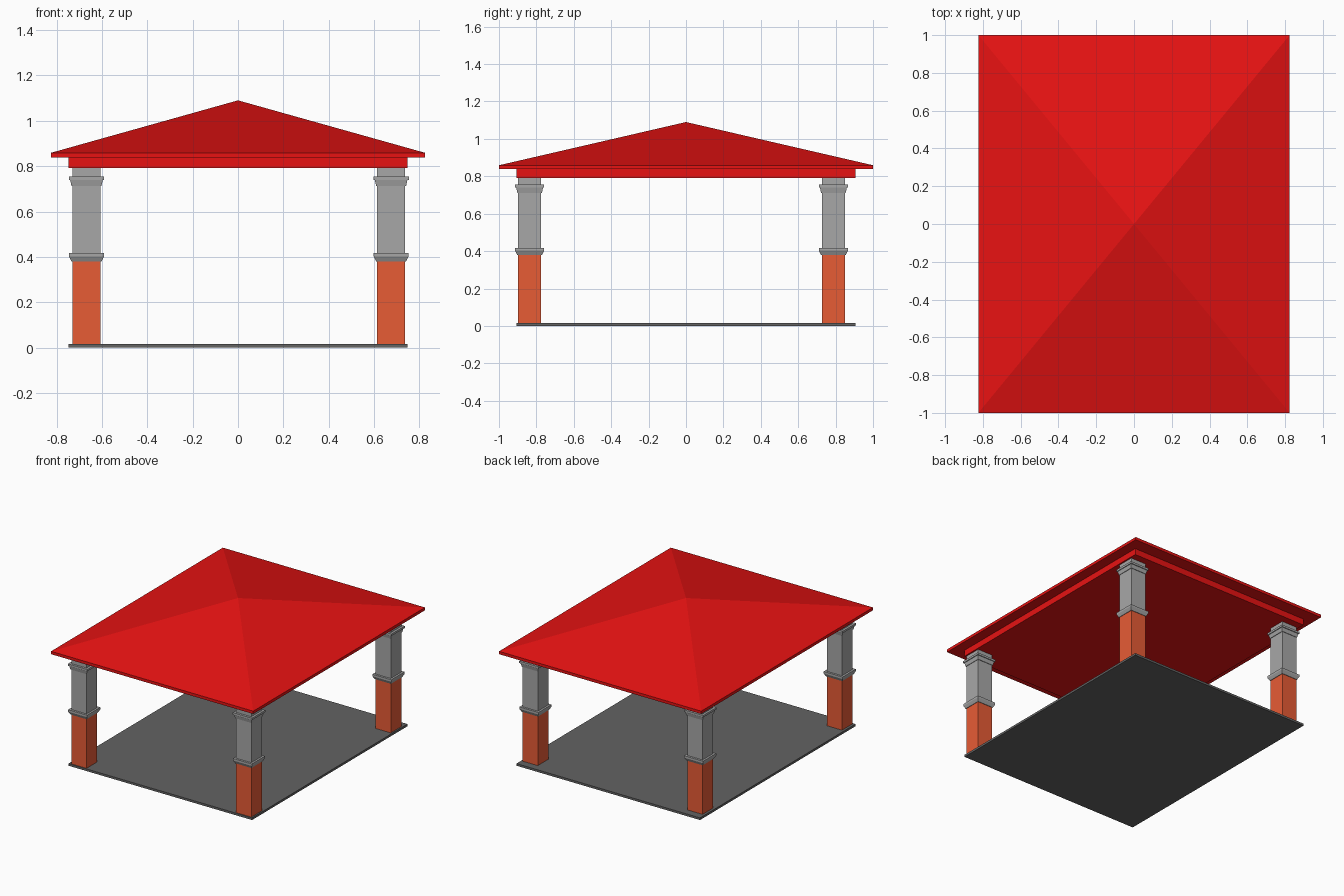
import bpy
import bmesh

cube = bpy.data.objects.get("Cube")
if cube:
    bpy.data.objects.remove(cube, do_unlink=True)


def make_material(name, rgb):
    mat = bpy.data.materials.new(name)
    mat.use_nodes = True
    colour = (*rgb, 1.0)
    mat.diffuse_color = colour
    mat.node_tree.nodes["Principled BSDF"].inputs["Base Color"].default_value = colour
    return mat


red = make_material("roof red", (0.8, 0.006, 0.006))
brick = make_material("brick orange", (0.8, 0.106, 0.036))
stone = make_material("stone grey", (0.39, 0.39, 0.39))
slab_grey = make_material("slab dark grey", (0.125, 0.125, 0.125))


def stack(name, mat, profile, centre=(0, 0)):
    """Loft rectangles (half x, half y, z) into a closed solid; zero size is a point."""
    bm = bmesh.new()
    rings = []
    for hx, hy, z in profile:
        corners = [(-1, -1), (1, -1), (1, 1), (-1, 1)] if hx else [(0, 0)]
        rings.append([bm.verts.new((sx * hx, sy * hy, z)) for sx, sy in corners])
    for low, high in zip(rings, rings[1:]):
        for i in range(4):
            j = (i + 1) % 4
            if len(high) == 1:
                bm.faces.new((low[i], low[j], high[0]))
            else:
                bm.faces.new((low[i], low[j], high[j], high[i]))
    for ring in (rings[0], rings[-1]):
        if len(ring) == 4:
            bm.faces.new(ring)
    bmesh.ops.recalc_face_normals(bm, faces=bm.faces)
    mesh = bpy.data.meshes.new(name)
    bm.to_mesh(mesh)
    bm.free()
    mesh.materials.append(mat)
    obj = bpy.data.objects.new(name, mesh)
    obj.location = (*centre, 0)
    bpy.context.collection.objects.link(obj)
    return obj


def square(*pairs):
    return [(half, half, z) for half, z in pairs]


FLOOR, BRICK_TOP, BEAM, EAVE = 0.016, 0.38, 0.792, 0.838

# Floor slab, beam block and pyramid roof
stack("floor_slab", slab_grey, [(0.748, 0.905, 0), (0.748, 0.905, FLOOR)])
stack("roof_beam", red, [(0.748, 0.905, BEAM), (0.748, 0.905, EAVE)])
stack("roof", red, [(0.824, 1, EAVE), (0.824, 1, 0.859), (0, 0, 1.09)])

# Four columns: brick foot, stone shaft and two flared mouldings
for side, x in (("right", -0.668), ("left", 0.675)):
    for end, y in (("front", -0.836), ("back", 0.788)):
        tag = f"{end}_{side}"
        at = (x, y)
        stack(f"column_foot_{tag}", brick, square((0.062, FLOOR), (0.062, BRICK_TOP)), at)
        stack(f"column_shaft_{tag}", stone, square((0.062, BRICK_TOP), (0.062, BEAM)), at)
        stack(f"middle_moulding_{tag}", stone,
              square((0.066, BRICK_TOP), (0.077, 0.402), (0.077, 0.417)), at)
        stack(f"top_moulding_{tag}", stone,
              square((0.066, 0.712), (0.072, 0.74), (0.078, 0.74), (0.078, 0.755)), at)
